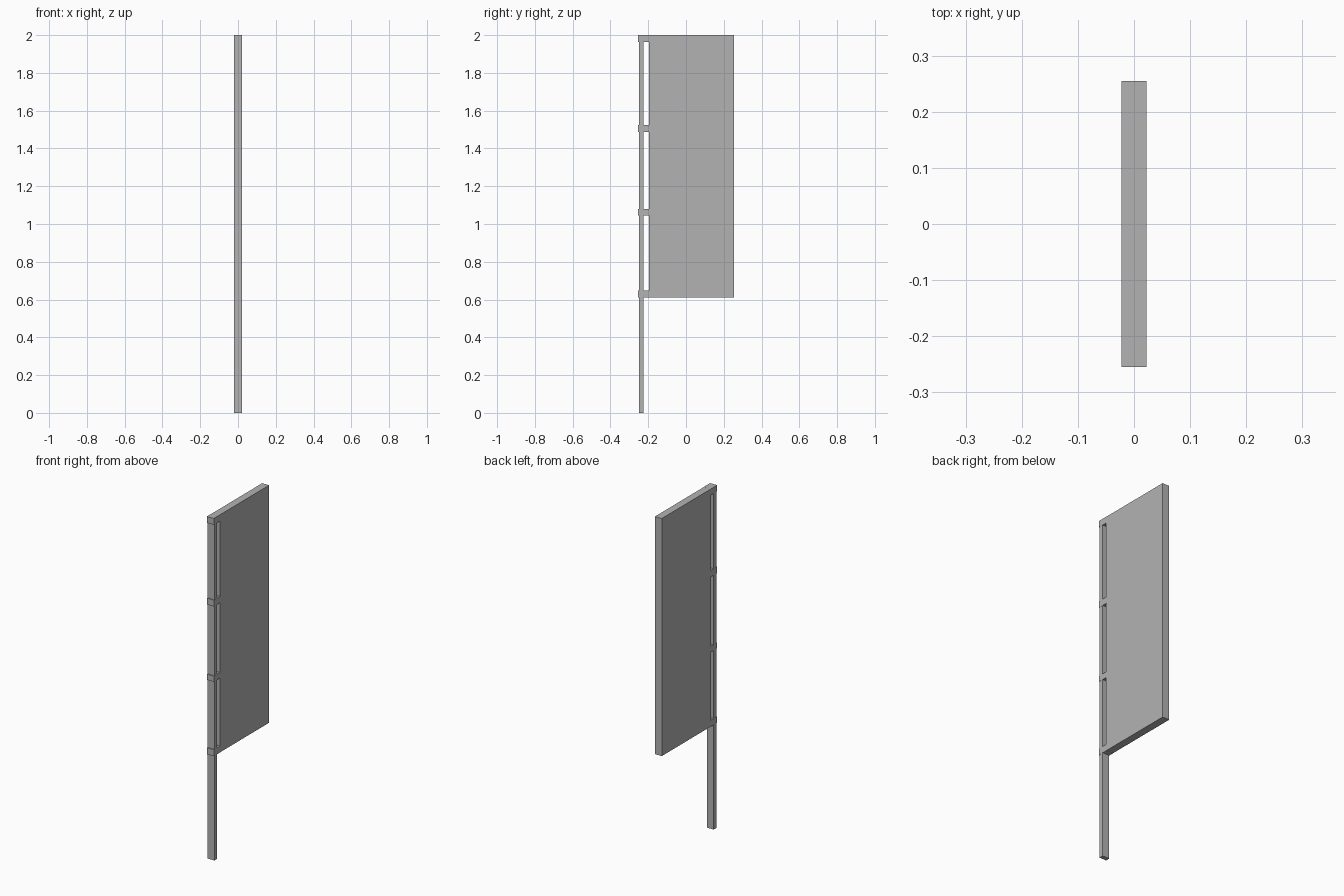
import bpy

if "Cube" in bpy.data.objects:
    bpy.data.objects.remove(bpy.data.objects["Cube"])

# Shared dark grey
grey = bpy.data.materials.new("dark_grey")
grey.diffuse_color = (0.45, 0.45, 0.45, 1)
grey.use_nodes = True
grey.node_tree.nodes["Principled BSDF"].inputs["Base Color"].default_value = grey.diffuse_color


def box(name, x, y0, y1, z0, z1):
    """Box spanning +-x, y0..y1 and z0..z1."""
    bpy.ops.mesh.primitive_cube_add(size=1, location=(0, (y0 + y1) / 2, (z0 + z1) / 2))
    ob = bpy.context.object
    ob.name = name
    ob.scale = (2 * x, y1 - y0, z1 - z0)
    bpy.ops.object.transform_apply(location=False, rotation=False, scale=True)
    ob.data.materials.append(grey)
    return ob


# Upright flat pole
box("pole", 0.0218, -0.249, -0.224, 0.0, 1.998)

# Banner panel
box("banner_panel", 0.0221, -0.197, 0.255, 0.612, 1.9997)

# Straps tying the panel to the pole
straps = [(0.6115, 0.649), (1.046, 1.079), (1.486, 1.523), (1.963, 2.0)]
for i, (z0, z1) in enumerate(straps):
    box(f"strap_{i + 1}", 0.0224, -0.255, -0.194, z0, z1)
